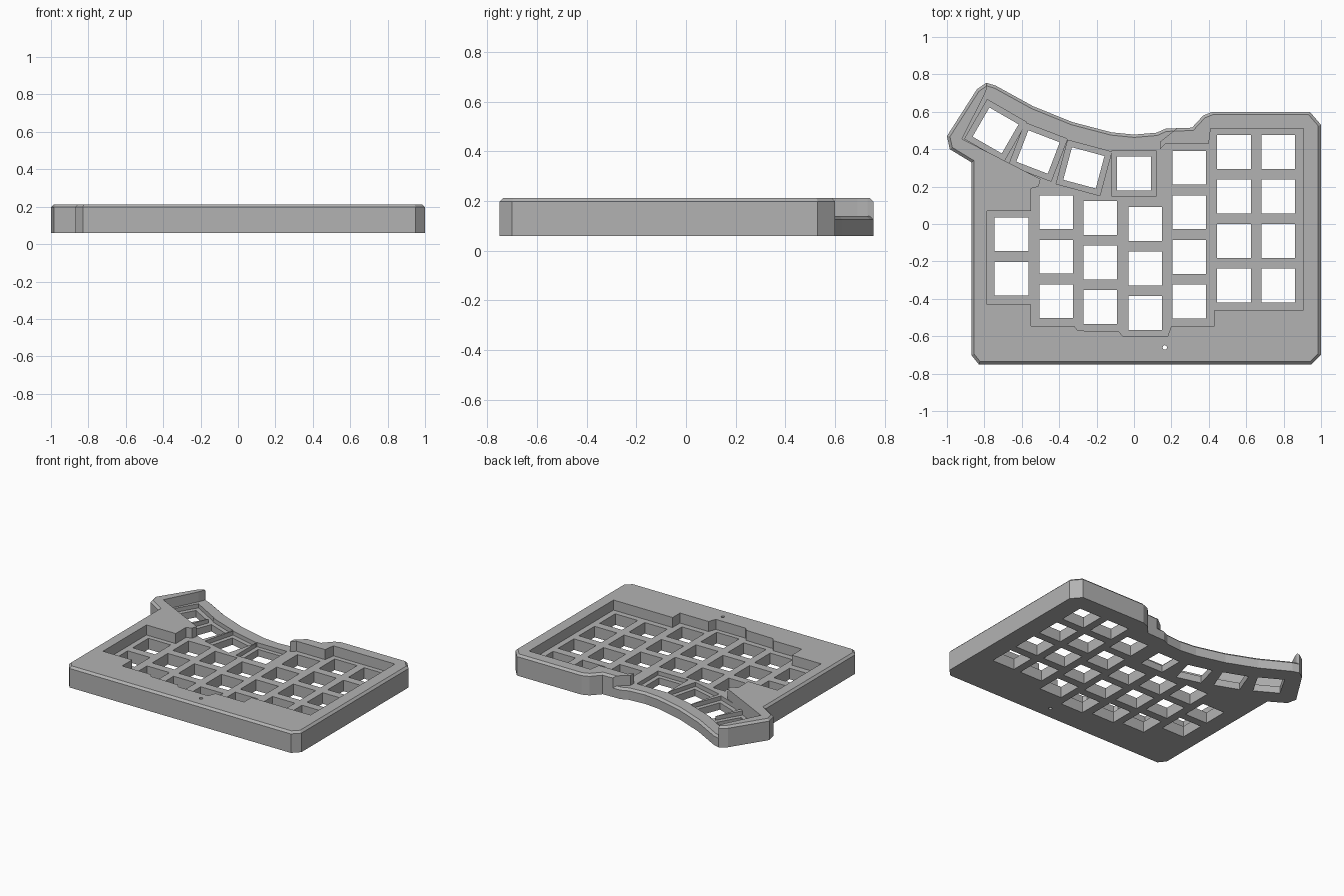
import bpy, bmesh
from math import radians
from mathutils import Matrix

if "Cube" in bpy.data.objects:
    bpy.data.objects.remove(bpy.data.objects["Cube"])

grey = bpy.data.materials.new("case_grey")
grey.use_nodes = True
colour = (0.45, 0.45, 0.45, 1)
grey.diffuse_color = colour
grey.node_tree.nodes["Principled BSDF"].inputs["Base Color"].default_value = colour

TOP, PLATE, CEILING, POCKET = 0.213, 0.14, 0.06, 0.11
PITCH, HOLE = 0.238, 0.18


def finish(bm, name):
    bmesh.ops.recalc_face_normals(bm, faces=bm.faces)
    mesh = bpy.data.meshes.new(name)
    bm.to_mesh(mesh)
    bm.free()
    mesh.materials.append(grey)
    ob = bpy.data.objects.new(name, mesh)
    bpy.context.collection.objects.link(ob)
    return ob


def prism(name, points, z0, z1, chamfer=0, inset=0):
    """Extrude an outline, optionally shrunk, with chamfered top and bottom rims."""
    bm = bmesh.new()
    face = bm.faces.new([bm.verts.new((x, y, z0)) for x, y in points])
    if inset:
        ring = bmesh.ops.inset_region(bm, faces=[face], thickness=inset, use_boundary=True)
        bmesh.ops.delete(bm, geom=ring["faces"], context="FACES")
    bm.faces.ensure_lookup_table()
    new = bmesh.ops.extrude_face_region(bm, geom=[bm.faces[0]])["geom"]
    bmesh.ops.translate(bm, vec=(0, 0, z1 - z0),
                        verts=[v for v in new if isinstance(v, bmesh.types.BMVert)])
    if chamfer:
        rims = [e for e in bm.edges if abs(e.verts[0].co.z - e.verts[1].co.z) < 1e-5]
        bmesh.ops.bevel(bm, geom=rims, offset=chamfer, segments=1, affect="EDGES")
    return finish(bm, name)


def boxes(name, places, size, z0, z1):
    """Square cutters at (x, y, angle)."""
    bm = bmesh.new()
    for x, y, angle in places:
        matrix = (Matrix.Translation((x, y, (z0 + z1) / 2))
                  @ Matrix.Rotation(radians(angle), 4, "Z")
                  @ Matrix.Diagonal((size, size, z1 - z0, 1)))
        bmesh.ops.create_cube(bm, size=1, matrix=matrix)
    return finish(bm, name)


def cut(target, cutter):
    mod = target.modifiers.new("cut", "BOOLEAN")
    mod.operation, mod.solver, mod.object = "DIFFERENCE", "EXACT", cutter
    bpy.context.view_layer.objects.active = target
    bpy.ops.object.modifier_apply(modifier=mod.name)
    bpy.data.objects.remove(cutter)


# Case outline with the arched thumb side at the back
outline = [(-.87, -.70), (-.83, -.75), (.95, -.75), (1, -.70), (1, .53), (.94, .60),
           (.42, .60), (.37, .58), (.31, .515), (.17, .51), (.12, .488), (0, .478),
           (-.12, .49), (-.33, .545), (-.54, .63), (-.74, .74), (-.79, .755),
           (-.84, .72), (-1, .47), (-.985, .40), (-.87, .33)]
# Recess stepped around the key columns and open towards the back
recess = [(-.785, .07), (-.55, .07), (-.55, .19), (-.51, .20), (-.50, .24), (-.92, .455),
          (-.80, .69), (-.785, .73), (-.81, .90), (.40, .90), (.30, .57), (.24, .52),
          (.14, .44), (.14, .40), (.17, .43), (.40, .43), (.41, .51), (.905, .51),
          (.905, -.46), (.43, -.46), (.43, -.545), (.20, -.545), (.18, -.60), (-.06, -.60),
          (-.08, -.575), (-.30, -.57), (-.32, -.545), (-.55, -.545), (-.55, -.43),
          (-.785, -.43)]

# Key positions: column x, topmost y, number of rows
columns = [(-.655, -.055, 2), (-.415, .063, 3), (-.18, .032, 3), (.06, 0, 3),
           (.295, .30, 4), (.535, .385, 4), (.772, .385, 4)]
keys = [(x, y - PITCH * row, 0) for x, y, rows in columns for row in range(rows)]
thumb_keys = [(-.74, .50, -30), (-.513, .385, -21), (-.268, .30, -15), (0, .27, 0)]

# Tall outer shell and the lower key plate
shell = prism("outer_shell", outline, 0, TOP, 0.015)
cut(shell, prism("recess_cutter", recess, -1, 1))
plate = prism("key_plate", outline, 0, PLATE, 0.015)
cut(plate, boxes("key_cutter", keys + thumb_keys, HOLE, -1, 1))
for place in thumb_keys:
    cut(plate, boxes("thumb_pocket_cutter", [place], 0.242, POCKET, 1))

# Hollow underside, front notch and reset hole go through both parts
for part in (shell, plate):
    cut(part, prism("cavity_cutter", outline, -1, CEILING, 0, 0.028))
    cut(part, prism("notch_cutter", [(-.02, -.9), (.155, -.9), (.155, -.7), (-.02, -.7)], -1, 0.03))
    bm = bmesh.new()
    bmesh.ops.create_cone(bm, cap_ends=True, segments=16, radius1=.012, radius2=.012,
                          depth=2, matrix=Matrix.Translation((.165, -.66, 0)))
    cut(part, finish(bm, "reset_hole_cutter"))
